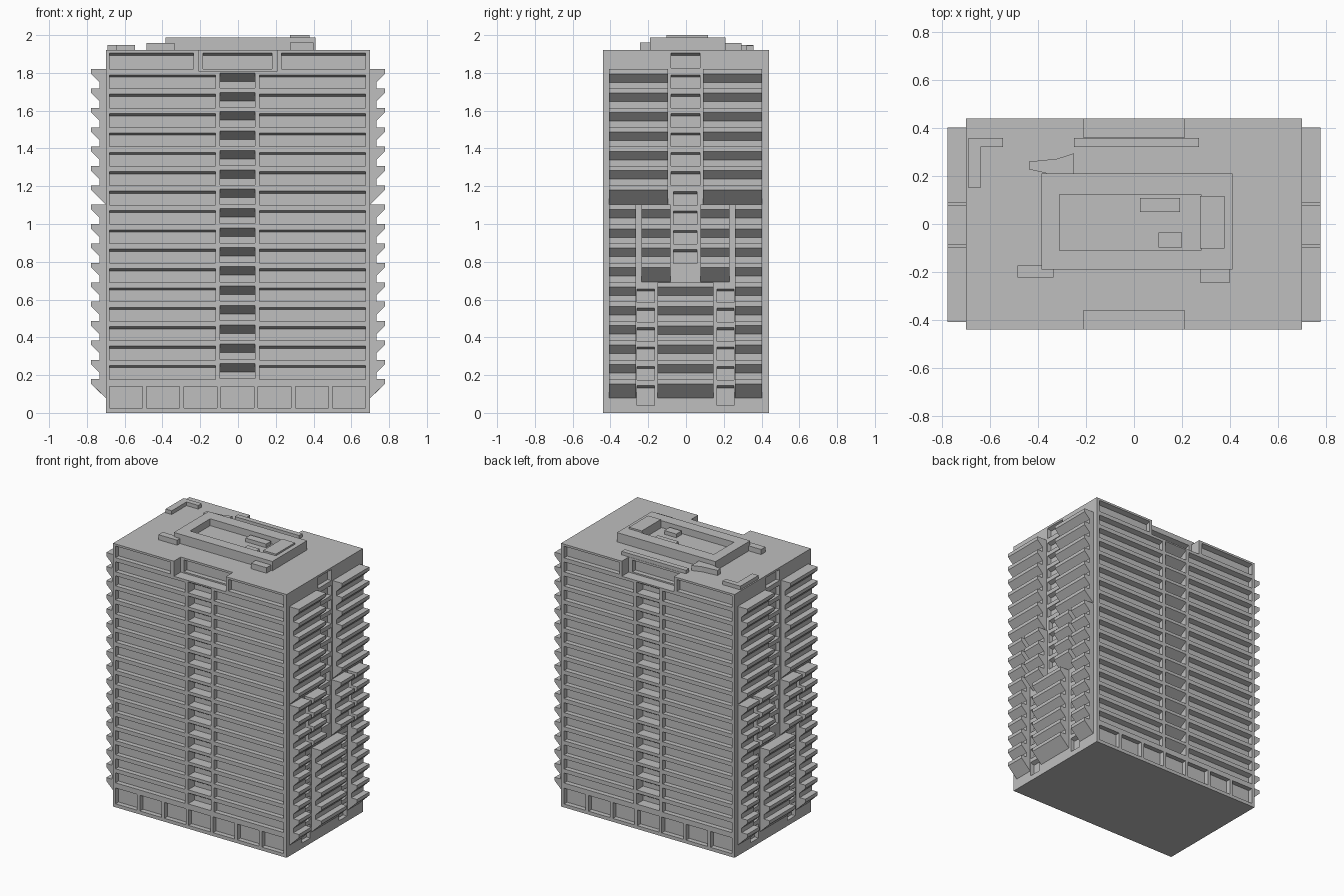
import bpy, bmesh
from mathutils import Vector

if "Cube" in bpy.data.objects:
    bpy.data.objects.remove(bpy.data.objects["Cube"])

W, D, H = 0.70, 0.44, 1.92       # half width, half depth, roof height
P = 0.1026                       # storey pitch

concrete = bpy.data.materials.new("concrete_grey")
concrete.diffuse_color = (0.52, 0.52, 0.52, 1)
concrete.use_nodes = True
concrete.node_tree.nodes["Principled BSDF"].inputs["Base Color"].default_value = concrete.diffuse_color


def finish(bm, name):
    me = bpy.data.meshes.new(name)
    bm.to_mesh(me)
    bm.free()
    me.materials.append(concrete)
    ob = bpy.data.objects.new(name, me)
    bpy.context.collection.objects.link(ob)
    return ob


def quad(bm, pts, toward):
    """Face whose normal points towards the given point."""
    f = bm.faces.new([bm.verts.new(p) for p in pts])
    f.normal_update()
    if f.normal.dot(Vector(toward) - f.calc_center_median()) < 0:
        f.normal_flip()


def pocket(bm, f, u0, u1, v0, v1, d, drop, base=0.0):
    """Recess behind the wall, its soffit sloping down by drop."""
    c = f((u0 + u1) / 2, (v0 + v1 - drop) / 2, base + d / 2)
    o = [f(u0, v0, base), f(u1, v0, base), f(u1, v1, base), f(u0, v1, base)]
    i = [f(u0, v0, base + d), f(u1, v0, base + d),
         f(u1, v1 - drop, base + d), f(u0, v1 - drop, base + d)]
    quad(bm, i, c)
    for k in range(4):
        n = (k + 1) % 4
        quad(bm, [o[k], o[n], i[n], i[k]], c)


def panel(bm, f, rect, recesses, gaps=(), base=0.0):
    """Flat wall with recesses (u0,u1,v0,v1,depth,drop) and open gaps."""
    holes = [r[:4] for r in recesses] + list(gaps)
    us = sorted({rect[0], rect[1], *[u for h in holes for u in h[:2]]})
    vs = sorted({rect[2], rect[3], *[v for h in holes for v in h[2:]]})
    for v0, v1 in zip(vs, vs[1:]):
        v = (v0 + v1) / 2
        start = None
        for u0, u1 in zip(us, us[1:]):
            u = (u0 + u1) / 2
            solid = not any(h[0] < u < h[1] and h[2] < v < h[3] for h in holes)
            if solid and start is None:
                start = u0
            last = u1 == us[-1]
            if start is not None and (not solid or last):
                end = u1 if solid else u0
                quad(bm, [f(start, v0, base), f(end, v0, base),
                          f(end, v1, base), f(start, v1, base)],
                     f((start + end) / 2, v, base - 1))
                start = None
    for r in recesses:
        pocket(bm, f, *r, base)


def box(name, x0, x1, y0, y1, z0, z1):
    prism(name, [(x0, y0), (x1, y0), (x1, y1), (x0, y1)],
          lambda a, b, t: (a, b, z0 + t * (z1 - z0)))


def prism(name, poly, f):
    bm = bmesh.new()
    add_prism(bm, poly, f)
    return finish(bm, name)


def add_prism(bm, poly, f):
    a = [bm.verts.new(f(*p, 0)) for p in poly]
    b = [bm.verts.new(f(*p, 1)) for p in poly]
    faces = [bm.faces.new(a), bm.faces.new(b[::-1])]
    for k in range(len(a)):
        n = (k + 1) % len(a)
        faces.append(bm.faces.new([a[k], b[k], b[n], a[n]]))
    bmesh.ops.recalc_face_normals(bm, faces=faces)


# Window layout of the long walls
long_rec = [(-0.68, -0.235, 1.82, 1.905, 0.035, 0.012),
            (0.23, 0.675, 1.82, 1.905, 0.035, 0.012)]
for k in range(16):
    t = 1.79 - k * P
    long_rec += [(-0.68, -0.12, t - 0.073, t, 0.035, 0.012),
                 (0.115, 0.675, t - 0.073, t, 0.035, 0.012),
                 (-0.095, 0.09, t - 0.07, t + 0.01, 0.075, 0.045)]
for k in range(7):
    x = -0.68 + k * 0.1968
    long_rec.append((x, x + 0.174, 0.025, 0.14, 0.035, 0))

# Window layout of the short walls
short_rec = [(-0.08, 0.075, 1.825, 1.905, 0.03, 0.012)]
for k in range(6):
    t = 1.79 - k * P
    short_rec.append((-0.08, 0.075, t - 0.073, t, 0.03, 0.012))
for k in range(4):
    t = 1.172 - k * P
    short_rec.append((-0.065, 0.058, t - 0.073, t, 0.03, 0.012))
for k in range(6):
    t = 0.657 - k * P
    low = t - 0.073 if k < 5 else 0.04
    short_rec += [(-0.26, -0.168, low, t, 0.03, 0.012),
                  (0.165, 0.255, low, t, 0.03, 0.012)]

# Tower shell with roof notches on both long sides
bm = bmesh.new()
NX, NZ, ND = 0.21, 1.81, 0.08
for s in (-1, 1):
    def long_wall(u, v, d, s=s):
        return Vector((u, s * (D - d), v))

    def short_wall(u, v, d, s=s):
        return Vector((s * (W - d), u, v))
    panel(bm, long_wall, (-W, W, 0, H), long_rec, [(-NX, NX, NZ, H)])
    panel(bm, short_wall, (-D, D, 0, H), short_rec)
    panel(bm, long_wall, (-NX, NX, NZ, H),
          [(-0.185, 0.18, 1.82, 1.905, 0.035, 0.012)], base=ND)
    mid = long_wall(0, 1.87, ND / 2)
    quad(bm, [long_wall(-NX, NZ, 0), long_wall(NX, NZ, 0),
              long_wall(NX, NZ, ND), long_wall(-NX, NZ, ND)], mid)
    for x in (-NX, NX):
        quad(bm, [long_wall(x, NZ, 0), long_wall(x, H, 0),
                  long_wall(x, H, ND), long_wall(x, NZ, ND)], mid)
panel(bm, lambda u, v, d: Vector((u, v, H - d)), (-W, W, -D, D), [],
      [(-NX, NX, -D, -D + ND), (-NX, NX, D - ND, D)])
quad(bm, [(-W, -D, 0), (W, -D, 0), (W, D, 0), (-W, D, 0)], (0, 0, -1))
finish(bm, "tower_shell")

# Stacked balconies with sloped undersides on the short walls
stacks = [(-0.408, -0.095, 1.82, 7), (0.09, 0.403, 1.82, 7),
          (-0.408, -0.265, 1.102, 10), (0.26, 0.403, 1.102, 10),
          (-0.235, -0.083, 1.102, 4), (0.077, 0.23, 1.102, 4),
          (-0.15, 0.145, 0.691, 6)]
bm = bmesh.new()
for s in (-1, 1):
    for y0, y1, top, n in stacks:
        prof = [(W - 0.005, top)]
        for k in range(n):
            z = top - k * P
            prof += [(0.777, z), (0.777, z - 0.025)]
            if k < n - 1:
                prof += [(0.732, z - 0.07), (0.732, z - P)]
            else:
                prof += [(W, z - 0.1), (W - 0.005, z - 0.1)]
        add_prism(bm, prof, lambda x, z, t: (s * x, y0 + t * (y1 - y0), z))
finish(bm, "side_balconies")

# Raised roof slab with a sunken court
bm = bmesh.new()
x0, x1, y0, y1, top = -0.385, 0.41, -0.19, 0.21, 1.988
panel(bm, lambda u, v, d: Vector((u, v, top - d)), (x0, x1, y0, y1),
      [(-0.31, 0.28, -0.11, 0.122, 0.05, 0)])
ring = [(x0, y0), (x1, y0), (x1, y1), (x0, y1)]
for k in range(4):
    a, b = ring[k], ring[(k + 1) % 4]
    m = Vector(((a[0] + b[0]) / 2, (a[1] + b[1]) / 2, 1.95))
    c = Vector(((x0 + x1) / 2, (y0 + y1) / 2, 1.95))
    quad(bm, [(*a, H), (*b, H), (*b, top), (*a, top)], m * 2 - c)
finish(bm, "roof_slab")

# Roof equipment
box("plant_room", 0.275, 0.378, -0.103, 0.117, 1.93, 2.0)
box("court_unit_large", 0.025, 0.192, 0.05, 0.108, 1.93, 1.965)
box("court_unit_small", 0.103, 0.2, -0.097, -0.035, 1.93, 1.965)
box("front_vent", 0.275, 0.40, -0.243, -0.185, H - 0.005, 1.96)
box("left_vent", -0.485, -0.335, -0.223, -0.173, H - 0.005, 1.957)
box("rear_bar", -0.25, 0.27, 0.32, 0.358, H - 0.005, 1.945)
prism("corner_duct", [(-0.69, 0.15), (-0.64, 0.15), (-0.64, 0.32),
                      (-0.545, 0.32), (-0.545, 0.358), (-0.69, 0.358)],
      lambda a, b, t: (a, b, H - 0.005 + t * 0.032))
prism("tapered_duct", [(-0.437, 0.228), (-0.36, 0.21), (-0.25, 0.205),
                       (-0.25, 0.295), (-0.32, 0.272), (-0.437, 0.26)],
      lambda a, b, t: (a, b, H - 0.005 + t * 0.042))
